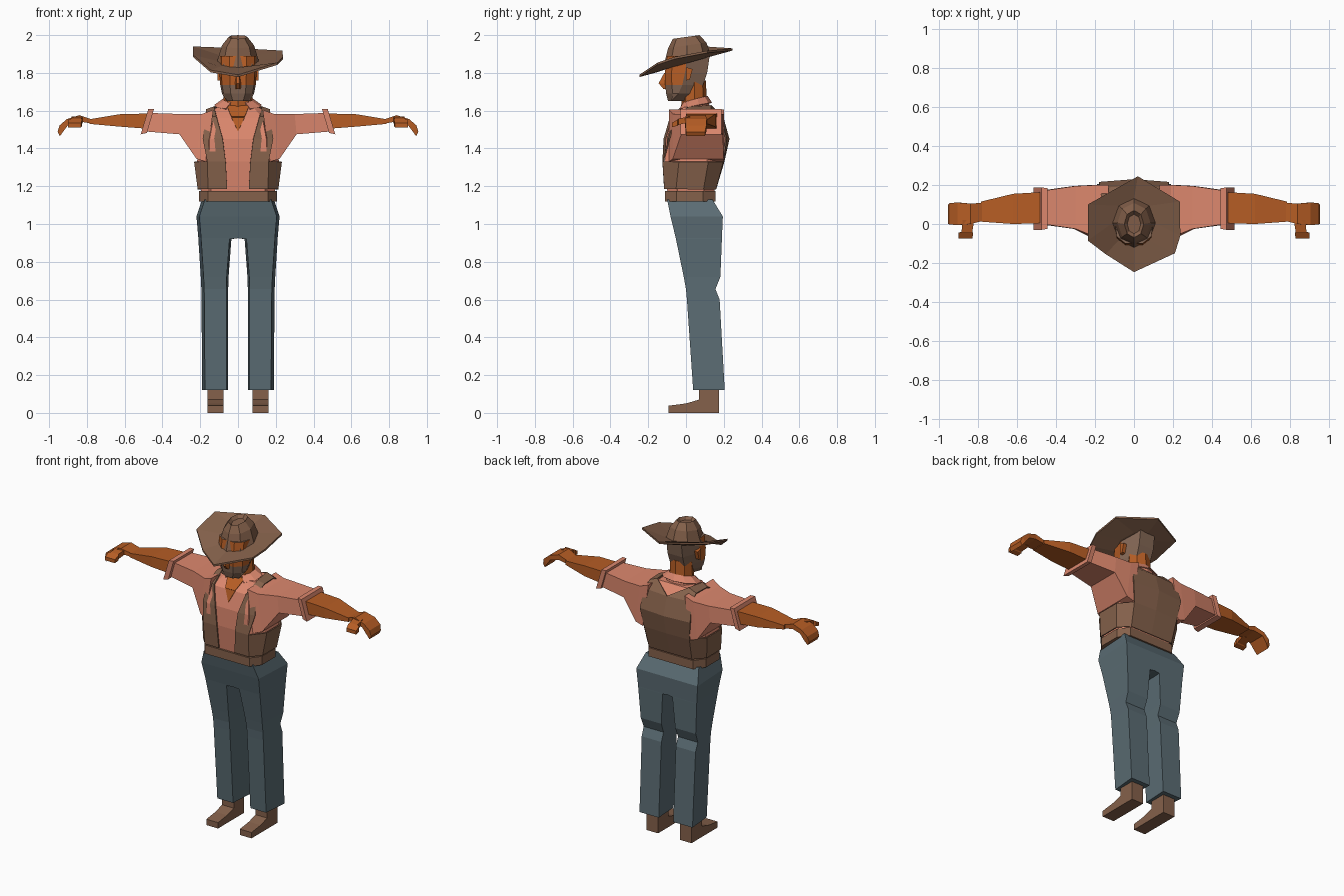
import bpy, bmesh, math
from mathutils import Vector


def material(name, rgb):
    m = bpy.data.materials.new(name)
    m.diffuse_color = (*rgb, 1)
    return m


BROWN = material("brown leather", (0.235, 0.12, 0.07))
SHIRT = material("salmon cloth", (0.72, 0.245, 0.155))
SKIN = material("tanned skin", (0.47, 0.11, 0.018))
DENIM = material("blue grey denim", (0.105, 0.152, 0.175))
HAIR = material("grey brown hair", (0.23, 0.135, 0.09))


def finish(name, bm, mats, mirror=False, thick=0):
    bmesh.ops.recalc_face_normals(bm, faces=bm.faces)
    me = bpy.data.meshes.new(name)
    bm.to_mesh(me)
    bm.free()
    for m in mats:
        me.materials.append(m)
    ob = bpy.data.objects.new(name, me)
    bpy.context.collection.objects.link(ob)
    if mirror:
        ob.modifiers.new("mirror", 'MIRROR')
    if thick:
        s = ob.modifiers.new("thickness", 'SOLIDIFY')
        s.thickness, s.offset = thick, 1
    return ob


def loft(name, rings, mats, mirror=False, closed=True, cap=True, thick=0, rule=None):
    """Skin a list of equal-length point rings."""
    bm = bmesh.new()
    vs = [[bm.verts.new(p) for p in r] for r in rings]
    n = len(rings[0])
    for a, b in zip(vs, vs[1:]):
        for i in range(n if closed else n - 1):
            j = (i + 1) % n
            bm.faces.new((a[i], a[j], b[j], b[i]))
    if cap and closed:
        bm.faces.new(vs[0])
        bm.faces.new(vs[-1])
    if rule:
        for f in bm.faces:
            f.material_index = rule(f.calc_center_median())
    return finish(name, bm, mats, mirror, thick)


def body_ring(z, w, wf, yf, ym, yb):
    """Octagonal body section: side width w, front/back flat width wf."""
    half = [(wf, yf), (w, ym - 0.07), (w, ym + 0.07), (wf, yb)]
    return [(x, y, z) for x, y in half] + [(-x, y, z) for x, y in reversed(half)]


def arm_ring(x, y0, y1, z0, z1, lean=0):
    return [(x + lean, y0, z0), (x + lean, y1, z0), (x, y1, z1), (x, y0, z1)]


# Trousers: boxy legs that close over the crotch into the hips
legs = [  # z, inner x, outer x, front y, back y
    (0.12, 0.052, 0.19, 0.038, 0.205), (0.60, 0.052, 0.193, 0.005, 0.178),
    (0.655, 0.052, 0.194, 0.0, 0.156), (0.72, 0.05, 0.197, -0.012, 0.182),
    (0.92, 0.035, 0.21, -0.053, 0.19), (0.925, 0.0, 0.21, -0.054, 0.19),
    (1.04, 0.0, 0.22, -0.082, 0.195), (1.13, 0.0, 0.19, -0.10, 0.14)]
loft("trousers", [[(max(i + 0.01, 0) if i else 0, f, z), (o - 0.015, f, z), (o, b, z), (i, b, z)]
                  for z, i, o, f, b in legs], [DENIM], mirror=True)

# Boots: side profile extruded across the foot
boot = [(0.175, 0), (0.175, 0.16), (0.068, 0.16), (0.068, 0.07), (0.0, 0.05), (-0.093, 0.038), (-0.093, 0)]
loft("boot", [[(x, y, z) for y, z in boot] for x in (0.078, 0.162)], [BROWN], mirror=True)

# Belt and shirt body
loft("belt", [body_ring(z, 0.207, 0.16, -0.112, 0.02, 0.157) for z in (1.12, 1.176)], [BROWN])
loft("shirt_body", [body_ring(1.13, 0.19, 0.14, -0.095, 0.02, 0.14),
                    body_ring(1.33, 0.218, 0.15, -0.113, 0.04, 0.185),
                    body_ring(1.45, 0.19, 0.15, -0.108, 0.06, 0.215),
                    body_ring(1.56, 0.175, 0.13, -0.075, 0.07, 0.185),
                    body_ring(1.62, 0.11, 0.08, -0.012, 0.06, 0.13)], [SHIRT])

# Sleeves with rolled cuffs
loft("sleeve", [arm_ring(0.13, -0.09, 0.20, 1.33, 1.605, 0.04),
                arm_ring(0.19, -0.07, 0.20, 1.345, 1.583, 0.03),
                arm_ring(0.30, -0.025, 0.195, 1.475, 1.582, 0.01),
                arm_ring(0.47, 0.0, 0.17, 1.49, 1.588, 0.02)], [SHIRT], mirror=True)
loft("sleeve_cuff", [arm_ring(0.445, -0.025, 0.185, 1.482, 1.608, 0.037),
                     arm_ring(0.475, -0.03, 0.187, 1.475, 1.608, 0.04)], [SHIRT], mirror=True)

# Forearms, hands and thumbs
loft("forearm", [arm_ring(0.45, 0.005, 0.165, 1.502, 1.585),
                 arm_ring(0.62, 0.0, 0.155, 1.515, 1.582),
                 arm_ring(0.785, 0.012, 0.115, 1.53, 1.555)], [SKIN], mirror=True)
loft("hand", [arm_ring(0.78, 0.015, 0.108, 1.533, 1.556),
              arm_ring(0.84, 0.0, 0.105, 1.543, 1.576),
              arm_ring(0.905, -0.005, 0.11, 1.53, 1.556, -0.01),
              arm_ring(0.945, -0.003, 0.108, 1.49, 1.522, -0.02),
              arm_ring(0.955, 0.0, 0.10, 1.465, 1.488, -0.012)], [SKIN], mirror=True)
loft("thumb", [[(a, y, z0), (b, y, z0), (b, y, z1), (a, y, z1)] for y, a, b, z0, z1 in
               ((0.02, 0.82, 0.88, 1.54, 1.57), (-0.04, 0.83, 0.885, 1.525, 1.557),
                (-0.045, 0.825, 0.9, 1.52, 1.553), (-0.075, 0.83, 0.9, 1.512, 1.535))], [SKIN], mirror=True)

# Vest: half grid from front edge to back centre, armhole left open, strap over shoulder
rows = [
    (1.185, [(0.057, -0.108), (0.155, -0.108), (0.206, -0.05), (0.206, 0.09), (0.15, 0.152), (0, 0.152)]),
    (1.33, [(0.065, -0.117), (0.16, -0.117), (0.225, -0.035), (0.225, 0.115), (0.16, 0.19), (0, 0.195)]),
    (1.45, [(0.08, -0.111), (0.185, -0.085), None, None, (0.18, 0.208), (0, 0.222)]),
    (1.565, [(0.112, -0.078), (0.168, -0.05), None, None, (0.17, 0.178), (0, 0.19)])]
bm = bmesh.new()
grid = [[bm.verts.new((*p, z)) if p else None for p in pts] for z, pts in rows]
for a, b in zip(grid, grid[1:]):
    for i in range(5):
        quad = (a[i], a[i + 1], b[i + 1], b[i])
        if all(quad):
            bm.faces.new(quad)
strap = [bm.verts.new(p) for p in ((0.125, 0.02, 1.615), (0.168, 0.03, 1.6), (0.165, 0.13, 1.6), (0.11, 0.13, 1.622))]
top = grid[3]
bm.faces.new((top[0], top[1], strap[1], strap[0]))
bm.faces.new((strap[0], strap[1], strap[2], strap[3]))
bm.faces.new((strap[3], strap[2], top[4], top[5]))
finish("vest", bm, [BROWN], mirror=True, thick=0.008)

# Open neckline plate and neck
bm = bmesh.new()
bm.faces.new([bm.verts.new(p) for p in ((0, -0.1, 1.49), (0.035, -0.079, 1.565), (-0.035, -0.079, 1.565))])
bm.faces.new([bm.verts.new(p) for p in ((-0.035, -0.079, 1.565), (0.035, -0.079, 1.565),
                                        (0.06, -0.016, 1.625), (-0.06, -0.016, 1.625))])
finish("open_neckline", bm, [SKIN], thick=0.004)


def oval(n, rx, y0, y1, z, tilt=0.0):
    cy, ry = (y0 + y1) / 2, (y1 - y0) / 2
    pts = [(rx * math.sin(t), cy + ry * math.cos(t)) for t in (2 * math.pi * i / n for i in range(n))]
    return [(x, y, z + tilt * y) for x, y in pts]


loft("neck", [oval(8, 0.08, -0.03, 0.115, 1.57), oval(8, 0.072, -0.015, 0.105, 1.76)], [SKIN])

# Folded collar, open at the front and higher at the back
collar = []
for rx, ry, z in ((0.105, 0.08, 1.605), (0.082, 0.07, 1.655), (0.125, 0.088, 1.622)):
    ts = [math.radians(-150 + 300 * i / 8) for i in range(9)]
    collar.append([(rx * math.sin(t), 0.045 + ry * math.cos(t), z + 0.018 * math.cos(t)) for t in ts])
loft("collar", collar, [SHIRT], closed=False, thick=0.006)


# Head: skin face, beard below, hair behind
def head_ring(z, w, yf, yb):
    half = [(0.45 * w, yf), (0.9 * w, yf + 0.035), (w, 0.3 * yf + 0.7 * yb - 0.05), (0.55 * w, yb)]
    return [(x, y, z) for x, y in half] + [(-x, y, z) for x, y in reversed(half)]


loft("head", [head_ring(1.65, 0.06, -0.095, 0.0), head_ring(1.69, 0.085, -0.105, 0.06),
              head_ring(1.735, 0.094, -0.11, 0.09), head_ring(1.80, 0.098, -0.112, 0.112),
              head_ring(1.89, 0.098, -0.10, 0.125)], [SKIN, HAIR],
     rule=lambda c: 1 if c.z < 1.735 or c.y > -0.01 else 0)
loft("nose", [[(-w, -0.10, z), (w, -0.10, z), (0.5 * w, y, z), (-0.5 * w, y, z)] for z, w, y in
              ((1.715, 0.016, -0.12), (1.745, 0.018, -0.145), (1.80, 0.01, -0.115))], [SKIN])
loft("ear", [[(x, 0.0, 1.76), (x, 0.02, 1.765), (x, 0.035, 1.82), (x, 0.0, 1.83)] for x in (0.085, 0.108)],
     [SKIN], mirror=True)

# Hat: uneven curled brim, and a dented crown
edge = [(0.02, 0.245, 1.93), (0.235, 0.115, 1.918), (0.238, -0.06, 1.885), (0.21, -0.15, 1.855),
        (0, -0.247, 1.79), (-0.145, -0.155, 1.815), (-0.237, -0.085, 1.895), (-0.237, 0.1, 1.94)]
inner = oval(8, 0.11, -0.12, 0.13, 1.862, 0.28)


def drop(pts, d):
    return [(x, y, z - d) for x, y, z in pts]


loft("hat_brim", [drop(inner, 0.012), drop(edge, 0.012), edge, inner], [BROWN])
loft("hat_crown", [oval(8, 0.112, -0.122, 0.133, 1.855, 0.28), oval(8, 0.085, -0.095, 0.108, 1.945, 0.15),
                   oval(8, 0.05, -0.07, 0.07, 1.99, 0.14), oval(8, 0.035, -0.05, 0.05, 1.97, 0.1)], [BROWN])
